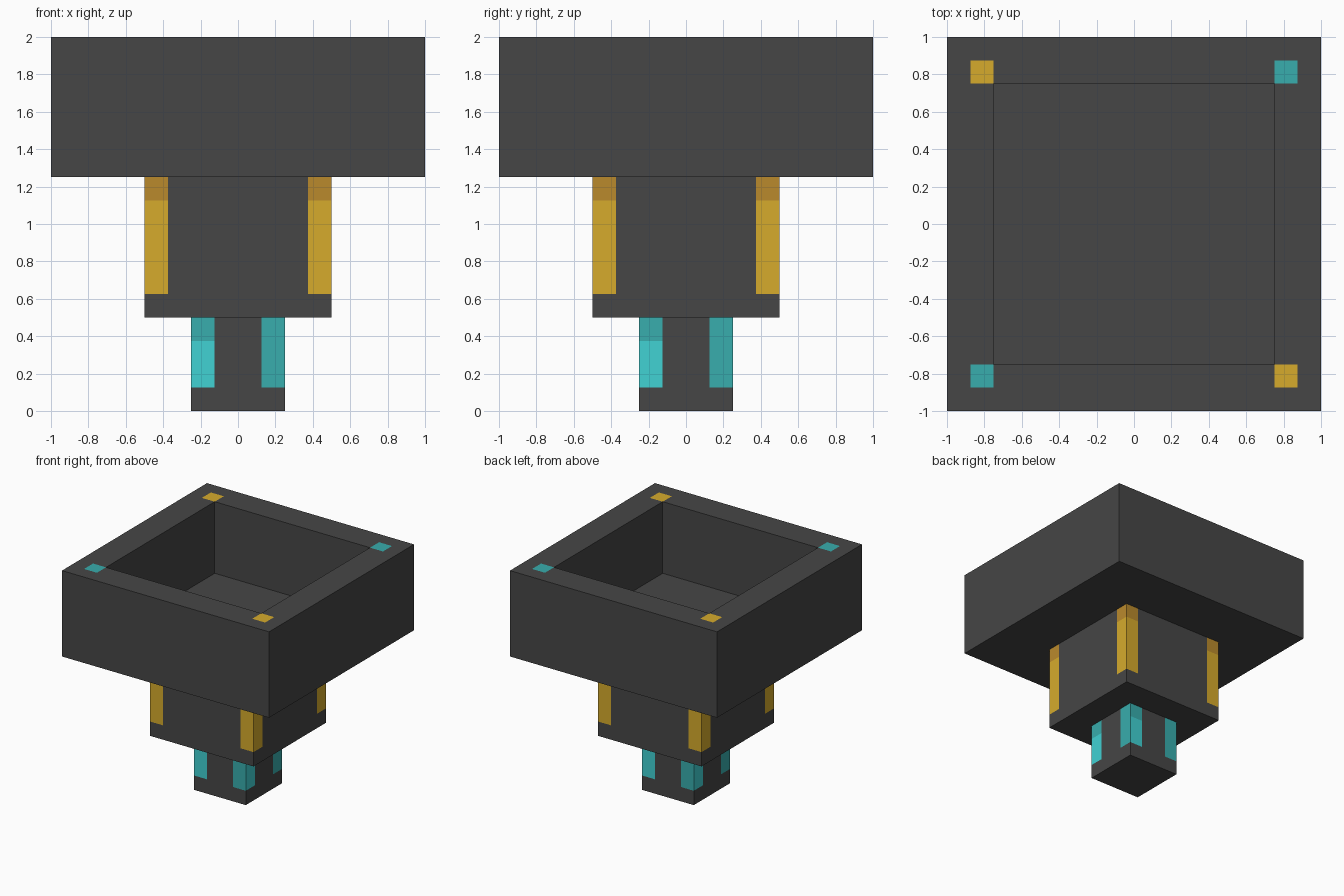
import bpy, bmesh
from mathutils import Vector

if "Cube" in bpy.data.objects:
    bpy.data.objects.remove(bpy.data.objects["Cube"])


def material(name, rgb):
    m = bpy.data.materials.new(name)
    lin = [((c / 255 + 0.055) / 1.055) ** 2.4 for c in rgb]
    m.diffuse_color = (*lin, 1)
    m.use_nodes = True
    m.node_tree.nodes["Principled BSDF"].inputs["Base Color"].default_value = m.diffuse_color
    return m


MATS = [material("charcoal", (70, 70, 70)),
        material("gold", (214, 171, 44)),
        material("dark_gold", (186, 138, 44)),
        material("teal", (56, 173, 173)),
        material("bright_teal", (65, 210, 212))]
CHARCOAL, GOLD, DARK_GOLD, TEAL, BRIGHT_TEAL = range(5)


def cut_box(half, z0, z1, side_cuts, z_cuts):
    """Box sliced by planes so that colour patches get their own faces."""
    bm = bmesh.new()
    bmesh.ops.create_cube(bm, size=1)
    for v in bm.verts:
        v.co = (v.co.x * 2 * half, v.co.y * 2 * half, z0 if v.co.z < 0 else z1)
    cuts = [(axis, s * c) for axis in (0, 1) for c in side_cuts for s in (-1, 1)]
    cuts += [(2, z) for z in z_cuts]
    for axis, at in cuts:
        normal = Vector((0, 0, 0))
        normal[axis] = 1
        bmesh.ops.bisect_plane(bm, geom=bm.verts[:] + bm.edges[:] + bm.faces[:],
                               plane_co=normal * at, plane_no=normal)
    bm.normal_update()
    return bm


def finish(bm, name, rule):
    bmesh.ops.recalc_face_normals(bm, faces=bm.faces)
    bm.normal_update()
    for f in bm.faces:
        f.material_index = rule(f.calc_center_median(), f.normal)
    # Merge flat faces of the same colour
    bmesh.ops.dissolve_limit(bm, angle_limit=0.01, verts=bm.verts, edges=bm.edges,
                             delimit={'MATERIAL'})
    mesh = bpy.data.meshes.new(name)
    bm.to_mesh(mesh)
    bm.free()
    for m in MATS:
        mesh.materials.append(m)
    bpy.context.collection.objects.link(bpy.data.objects.new(name, mesh))


def along_face(c, n):
    """Left-to-right position on a side wall, seen from outside."""
    return n.x * c.y - n.y * c.x


# Open basin with studs on the rim
def basin_rule(c, n):
    if n.z > 0.5 and all(0.75 < abs(k) < 0.875 for k in (c.x, c.y)):
        return TEAL if c.x * c.y > 0 else GOLD
    return CHARCOAL


bm = cut_box(1, 1.25, 2, (0.75, 0.875), ())
inner = [f for f in bm.faces if f.normal.z > 0.5
         and max(abs(k) for k in f.calc_center_median().xy) < 0.75]
floor = bmesh.ops.extrude_face_region(bm, geom=inner)["geom"]
bmesh.ops.translate(bm, vec=(0, 0, -0.625),
                    verts=[g for g in floor if isinstance(g, bmesh.types.BMVert)])
# Remove the lid left over the hollow
bmesh.ops.delete(bm, geom=[f for f in inner if f.is_valid], context='FACES')
finish(bm, "basin", basin_rule)


# Middle block with gold corner strips, darker at the top
def middle_rule(c, n):
    if abs(n.z) > 0.5 or abs(along_face(c, n)) < 0.375 or c.z < 0.625:
        return CHARCOAL
    return DARK_GOLD if c.z > 1.125 else GOLD


finish(cut_box(0.5, 0.5, 1.25, (0.375,), (0.625, 1.125)), "middle_block", middle_rule)


# Spout with teal corner strips, the left one of each wall bright below
def spout_rule(c, n):
    side = along_face(c, n)
    if abs(n.z) > 0.5 or abs(side) < 0.125 or c.z < 0.125:
        return CHARCOAL
    return BRIGHT_TEAL if side < 0 and c.z < 0.375 else TEAL


finish(cut_box(0.25, 0, 0.5, (0.125,), (0.125, 0.375)), "spout", spout_rule)
